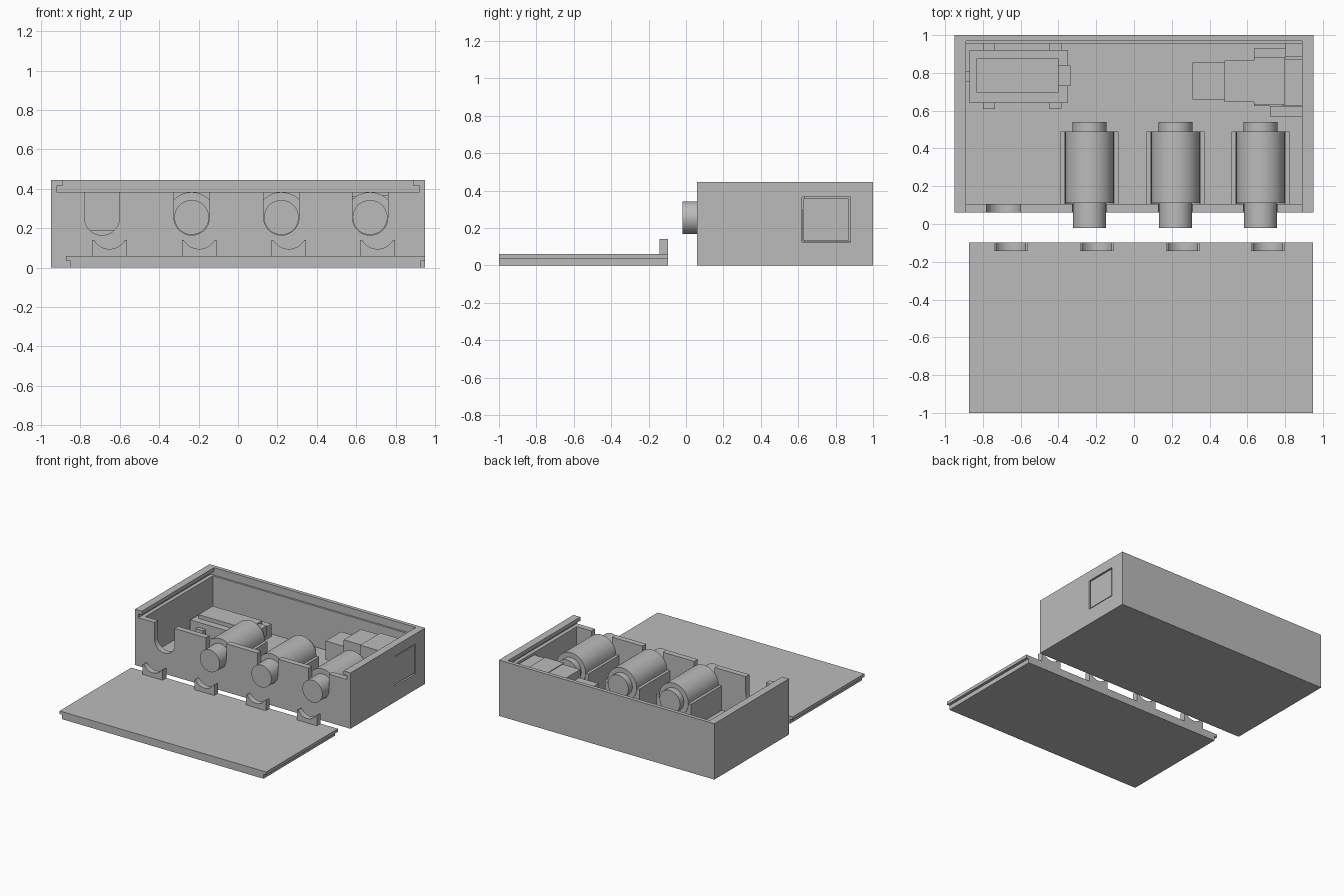
import bpy
import bmesh
import math
from mathutils import Matrix

default = bpy.data.objects.get("Cube")
if default:
    bpy.data.objects.remove(default, do_unlink=True)

GREY = (0.5, 0.5, 0.5, 1)
grey = bpy.data.materials.new("plain grey")
grey.use_nodes = True
grey.diffuse_color = GREY
grey.node_tree.nodes["Principled BSDF"].inputs["Base Color"].default_value = GREY


def finish(name, bm):
    bmesh.ops.recalc_face_normals(bm, faces=bm.faces)
    mesh = bpy.data.meshes.new(name)
    bm.to_mesh(mesh)
    bm.free()
    mesh.materials.append(grey)
    obj = bpy.data.objects.new(name, mesh)
    bpy.context.collection.objects.link(obj)
    return obj


def box(name, xs, ys, zs):
    bm = bmesh.new()
    bmesh.ops.create_cube(bm, size=1)
    for v in bm.verts:
        v.co = [lo + (c + 0.5) * (hi - lo) for c, (lo, hi) in zip(v.co, (xs, ys, zs))]
    return finish(name, bm)


def extrude_y(name, profile, y0, y1):
    """Extrude an (x, z) outline along y."""
    bm = bmesh.new()
    face = bm.faces.new([bm.verts.new((x, y0, z)) for x, z in profile])
    ext = bmesh.ops.extrude_face_region(bm, geom=[face])
    for v in ext["geom"]:
        if isinstance(v, bmesh.types.BMVert):
            v.co.y = y1
    return finish(name, bm)


def arc(cx, cz, r, a0, a1, n=24):
    angles = [math.radians(a0 + (a1 - a0) * i / n) for i in range(n + 1)]
    return [(cx + r * math.cos(a), cz + r * math.sin(a)) for a in angles]


def smooth(obj):
    bpy.ops.object.select_all(action="DESELECT")
    obj.select_set(True)
    bpy.context.view_layer.objects.active = obj
    bpy.ops.object.shade_smooth_by_angle(angle=math.radians(30))


def cut(obj, cutters):
    for c in cutters:
        mod = obj.modifiers.new("cut", "BOOLEAN")
        mod.operation = "DIFFERENCE"
        mod.solver = "EXACT"
        mod.object = c
    graph = bpy.context.evaluated_depsgraph_get()
    mesh = bpy.data.meshes.new_from_object(obj.evaluated_get(graph))
    obj.modifiers.clear()
    obj.data = mesh
    for c in cutters:
        bpy.data.objects.remove(c, do_unlink=True)


PORTS = (-0.69, -0.235, 0.22, 0.67)
AXIS_Z = 0.255
R = 0.09

# Open case with lid groove, four U-shaped notches and a side window
case = box("case", (-0.95, 0.95), (0.06, 1), (0, 0.445))
cutters = [
    box("cavity", (-0.89, 0.89), (0.105, 0.955), (0.06, 0.4)),
    box("lid_groove", (-0.92, 0.92), (-0.1, 0.97), (0.385, 0.415)),
    box("lid_opening", (-0.89, 0.89), (-0.1, 0.97), (0.4, 0.6)),
    box("window", (0.85, 1.1), (0.62, 0.88), (0.125, 0.365)),
]
for x in PORTS:
    outline = arc(x, AXIS_Z, R, 180, 360) + [(x + R, 0.4), (x - R, 0.4)]
    cutters.append(extrude_y("notch", outline, 0, 0.2))
cut(case, cutters)
smooth(case)

# Connectors: stepped cylinders lying in cradles
for i, x in enumerate(PORTS[1:], 1):
    bm = bmesh.new()
    steps = [(0, -0.02), (0.088, -0.02), (0.088, 0.11), (0.128, 0.11),
             (0.128, 0.49), (R, 0.49), (R, 0.54), (0, 0.54)]
    verts = [bm.verts.new((r, y, 0)) for r, y in steps]
    edges = [bm.edges.new(pair) for pair in zip(verts, verts[1:])]
    bmesh.ops.spin(bm, geom=verts + edges, cent=(0, 0, 0), axis=(0, 1, 0),
                   angle=math.tau, steps=48)
    bmesh.ops.remove_doubles(bm, verts=bm.verts, dist=0.0001)
    bmesh.ops.transform(bm, matrix=Matrix.Translation((x, 0, AXIS_Z)), verts=bm.verts)
    smooth(finish(f"connector_{i}", bm))
    cradle = [(x - 0.153, 0.05), (x + 0.153, 0.05), (x + 0.153, AXIS_Z)]
    cradle += arc(x, AXIS_Z, 0.13, 0, -180) + [(x - 0.153, AXIS_Z)]
    smooth(extrude_y(f"cradle_{i}", cradle, 0.1, 0.49))

# Component tray in the left rear corner, with locating tabs
box("tray", (-0.87, -0.35), (0.64, 0.92), (0.05, 0.16))
box("tray_component", (-0.835, -0.4), (0.695, 0.875), (0.15, 0.19))
box("tray_plug", (-0.4, -0.335), (0.73, 0.84), (0.1, 0.18))
box("tray_end_tab", (-0.895, -0.87), (0.755, 0.81), (0.05, 0.14))
for x in (-0.8, -0.45):
    box("tray_front_tab", (x, x + 0.065), (0.61, 0.64), (0.05, 0.12))
    box("tray_back_tab", (x, x + 0.065), (0.92, 0.96), (0.05, 0.12))

# Side socket stepping down to its tail, and the supports around it
box("socket_face", (0.78, 0.945), (0.628, 0.872), (0.133, 0.357))
box("socket_body", (0.635, 0.8), (0.63, 0.885), (0.13, 0.365))
box("socket_neck", (0.48, 0.635), (0.645, 0.865), (0.14, 0.36))
box("socket_tail", (0.31, 0.48), (0.66, 0.855), (0.15, 0.3))
box("socket_front_support", (0.72, 0.895), (0.57, 0.625), (0.05, 0.3))
box("socket_back_support", (0.8, 0.895), (0.885, 0.96), (0.05, 0.36))
box("socket_back_clip", (0.635, 0.8), (0.885, 0.93), (0.05, 0.3))
box("socket_base", (0.635, 0.895), (0.625, 0.885), (0.05, 0.13))

# Sliding lid, upside down, with its stepped edges
lid = [(-0.85, 0), (0.925, 0), (0.925, 0.035), (0.948, 0.035),
       (0.948, 0.06), (-0.873, 0.06), (-0.873, 0.035), (-0.85, 0.035)]
extrude_y("lid", lid, -1, -0.097)

# Saddles on the lid that close the notches
half = math.degrees(math.acos(0.045 / R))
for i, px in enumerate(PORTS, 1):
    x = px + 0.038
    saddle = [(x + 0.088, 0.14), (x + 0.088, 0.055), (x - 0.088, 0.055), (x - 0.088, 0.14)]
    saddle += arc(x, 0.185, R, 270 - half, 270 + half)
    smooth(extrude_y(f"lid_saddle_{i}", saddle, -0.143, -0.097))
